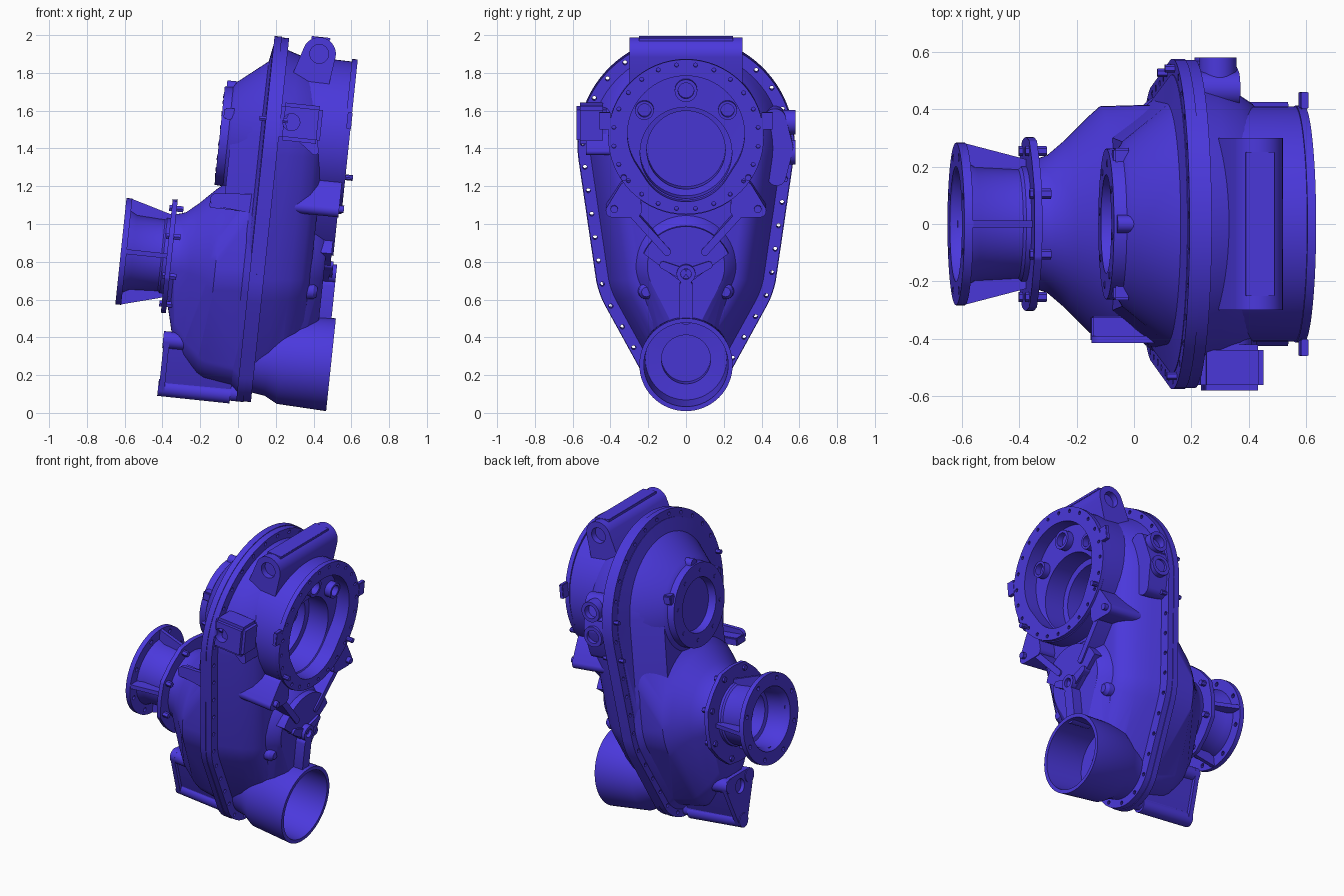
import bpy, bmesh, math
from mathutils import Matrix, Vector

if "Cube" in bpy.data.objects:
    bpy.data.objects.remove(bpy.data.objects["Cube"])

TILT = Matrix.Rotation(math.radians(6), 4, 'Y')   # the whole casing leans on its shaft axis
paint = bpy.data.materials.new("violet_blue_paint")
COLOR = (0.07, 0.04, 0.72, 1)
paint.use_nodes = True
paint.diffuse_color = COLOR
paint.node_tree.nodes["Principled BSDF"].inputs["Base Color"].default_value = COLOR


def hull(circles, n=64):
    """Convex outline around circles given as (u, v, radius)."""
    pts = []
    for i in range(n):
        a = 2 * math.pi * i / n
        d = Vector((math.cos(a), math.sin(a)))
        u, v, r = max(circles, key=lambda c: c[0] * d.x + c[1] * d.y + c[2])
        pts.append(Vector((u, v)) + d * r)
    return pts


def disc(u, v, r, n=16):
    return hull([(u, v, r)], n)


def ring_of(u, v, r, count, start=0):
    """Centres spaced evenly round a circle."""
    for i in range(count):
        a = start + 2 * math.pi * i / count
        yield u + r * math.cos(a), v + r * math.sin(a)


def finish(name, bm):
    bmesh.ops.recalc_face_normals(bm, faces=bm.faces)
    bm.transform(TILT)
    mesh = bpy.data.meshes.new(name)
    bm.to_mesh(mesh)
    bm.free()
    mesh.materials.append(paint)
    ob = bpy.data.objects.new(name, mesh)
    bpy.context.collection.objects.link(ob)
    return ob


def loft(name, *sections):
    """Skin over (x, circles) sections along the shaft axis, capped at both ends."""
    bm = bmesh.new()
    rings = [[bm.verts.new((x, *p)) for p in hull(c)] for x, c in sections]
    for a, b in zip(rings, rings[1:]):
        for i in range(len(a)):
            j = (i + 1) % len(a)
            bm.faces.new((a[i], a[j], b[j], b[i]))
    bm.faces.new(rings[0])
    bm.faces.new(rings[-1])
    return finish(name, bm)


def lathe(name, z, profile):
    return loft(name, *[(x, [(0, z, r)]) for x, r in profile])


def plate(name, outline, a, b, holes=(), axis='x'):
    """Flat outline with holes, extruded from a to b along an axis."""
    bm = bmesh.new()
    put = (lambda p: (a, p[0], p[1])) if axis == 'x' else (lambda p: (p[0], a, p[1]))
    shift = (b - a, 0, 0) if axis == 'x' else (0, b - a, 0)
    for loop in [outline, *holes]:
        vs = [bm.verts.new(put(p)) for p in loop]
        for i, v in enumerate(vs):
            bm.edges.new((v, vs[i - 1]))
    bmesh.ops.triangle_fill(bm, edges=bm.edges[:], use_beauty=True,
                            normal=(1, 0, 0) if axis == 'x' else (0, 1, 0))
    out = bmesh.ops.extrude_face_region(bm, geom=bm.faces[:])
    bmesh.ops.translate(bm, vec=shift, verts=[g for g in out["geom"] if isinstance(g, bmesh.types.BMVert)])
    return finish(name, bm)


def box(name, centre, size):
    bm = bmesh.new()
    bmesh.ops.create_cube(bm, size=1, matrix=Matrix.Translation(centre) @ Matrix.Diagonal((*size, 1)))
    bmesh.ops.bevel(bm, geom=bm.edges[:], offset=min(size) * .12, segments=2, affect='EDGES')
    return finish(name, bm)


def carve(targets, cutter):
    for ob in targets:
        mod = ob.modifiers.new("cut", 'BOOLEAN')
        mod.operation, mod.solver, mod.object = 'DIFFERENCE', 'EXACT', cutter
        dg = bpy.context.evaluated_depsgraph_get()
        mesh = bpy.data.meshes.new_from_object(ob.evaluated_get(dg))
        ob.modifiers.clear()
        ob.data = mesh
    bpy.data.objects.remove(cutter)


def casing(inset):
    return [(0, 1.43, .575 - inset), (0, .8, .485 - inset), (0, .31, .25 - inset)]


def along(pts, count):
    """Points at even spacing round a closed outline."""
    segs = [(pts[i - 1], p, (p - pts[i - 1]).length) for i, p in enumerate(pts)]
    step = sum(s[2] for s in segs) / count
    walked, result = 0, []
    for p, q, length in segs:
        while len(result) < count and len(result) * step <= walked + length:
            result.append(p.lerp(q, (len(result) * step - walked) / max(length, 1e-6)))
        walked += length
    return result


# Split-line flanges with bolt holes right through
bolt_spots = along(hull(casing(.028)), 38)
holes = [disc(*p, .012, 10) for p in bolt_spots]
plate("front_flange", hull(casing(0), 96), -.016, .023, holes)
plate("rear_flange", hull(casing(.004), 96), .022, .062, holes)
for i, (y, z) in enumerate(bolt_spots):
    if abs(y) > .4 and z > 1.25 and i % 3 == 1:
        plate("flange_bolt", disc(y, z, .014, 6), -.05, .1)

# Rear housing, drum and lower output tube
housing = loft("rear_housing", (.04, casing(.06)), (.12, casing(.085)), (.2, casing(.115)),
               (.26, casing(.155)), (.295, casing(.195)), (.306, casing(.235)))
drum = lathe("bearing_drum", 1.505, [(.05, .4), (.2, .41), (.41, .408)])
tube = lathe("output_tube", .305, [(.06, .19), (.13, .2), (.2, .236), (.463, .247)])
top_boss = plate("top_cross_boss", hull([(.229, 1.935, .088), (.2, 1.8, .1)]), -.3, .3, axis='y')

recess = [(0, 1.53, .31), (0, 1.42, .25)]
main_bore = [(0, 1.42, .243)]
step_bore = [(0, 1.42, .208)]
carve([housing, drum, top_boss], loft("bore_cutter", (.5, recess), (.345, recess), (.34, main_bore),
                                      (.2, main_bore), (.195, step_bore), (.07, step_bore)))

# Raised centre of the rear wall, between the drum and the tube
pedestal = loft("wall_pedestal", (.25, [(0, .82, .3), (0, .5, .19)]), (.31, [(0, .82, .26), (0, .5, .15)]),
                (.36, [(0, .82, .225), (0, .5, .09)]), (.375, [(0, .82, .205), (0, .5, .06)]))
carve([housing, tube, pedestal],
      lathe("tube_cutter", .305, [(.55, .226), (.2, .215), (.195, .13), (.085, .13)]))
plate("fan_cover", [Vector((0, .72))] + [Vector((.245 * math.sin(a), .79 + .245 * math.cos(a)))
      for a in [math.radians(t) for t in range(-66, 67, 6)]], .3, .405)
plate("hub", disc(0, .785, .05, 24), .3, .44, [disc(0, .785, .028, 20)])
plate("centre_web", hull([(0, .72, .035), (0, .55, .035)], 32), .3, .44)

# Cross boss ends and pad on top
for y in (-.34, .34):
    carve([top_boss], plate("cross_hole_cutter", disc(.229, 1.935, .05, 24), y - .08, y + .08, axis='y'))
box("top_boss_pad", (.229, 0, 2.017), (.1, .5, .016))

# Bolt ring round the drum mouth, with pocket bosses inside
plate("drum_ring", disc(0, 1.515, .412, 64), .405, .435,
      [hull(recess)] + [disc(*p, .011, 8) for p in ring_of(0, 1.515, .385, 24, .13)])
for y, z, r in [(0, 1.755, .06), (-.22, 1.65, .05), (.22, 1.65, .05)]:
    plate("pocket_boss", disc(y, z, r, 24), .32, .385, [disc(y, z, r * .7, 20)])
for side in (-1, 1):
    box("ring_ear", (.425, side * .43, 1.6), (.025, .06, .09))
    plate("ring_lug", hull([(side * .3, 1.22, .06), (side * .39, 1.12, .035), (side * .27, 1.12, .035)], 32),
          .18, .42)
    plate("lug_bolt", disc(side * .38, 1.13, .02, 12), .4, .445)
    plate("ring_stud", disc(side * .33, 1.3, .016, 10), .43, .475)
    plate("diagonal_rib", hull([(side * .3, 1.12, .02), (side * .1, .9, .02)], 24), .3, .415)
    plate("fan_rib", hull([(side * .12, .83, .02), (side * .03, .79, .03)], 24), .3, .42)
    loft("wall_boss", (.2, [(side * .21, .68, .055)]), (.33, [(side * .21, .68, .04)]),
         (.35, [(side * .21, .68, .025)]))

# Side mounting block on one side, ported pad on the other
block = box("side_block", (.17, -.5, 1.56), (.22, .16, .2))
carve([block], plate("block_hole_cutter", disc(.12, 1.56, .045, 24), -.7, -.46, axis='y'))
plate("block_gusset", hull([(.17, 1.56, .08), (.26, 1.42, .02)], 32), -.53, -.35, axis='y')
plate("port_pad", hull([(.47, 1.58, .06), (.5, 1.43, .068), (.48, 1.28, .05)], 32), .05, .2)
for z in (1.4, 1.56):
    plate("side_port", disc(.13, z, .065, 32), .4, .58, [disc(.13, z, .042, 24)], axis='y')

# Upper cover: dished rim, cone and shaft opening
loft("cover_rim", (0, casing(.05)), (-.018, casing(.055)), (-.036, [(0, 1.43, .42), (0, .95, .43)]),
     (-.19, [(0, 1.45, .285), (0, 1.1, .3)]))
lathe("cover_cone", 1.45, [(-.03, .42), (-.036, .415), (-.19, .29), (-.205, .265), (-.25, .262),
                           (-.25, .172), (-.2, .165)])
for y, z in ring_of(0, 1.45, .215, 8, .2):
    plate("cover_bolt", disc(y, z, .013, 6), -.253, -.24)
for y in (-.235, .235):
    box("cover_ear", (-.21, y, 1.57), (.06, .06, .06))
plate("cover_spout", hull([(0, 1.69, .035), (0, 1.715, .03)], 24), -.24, -.13)

# Lower cover body swelling out to the input neck
loft("cover_body", (0, [(0, 1.15, .46), (0, .8, .455), (0, .31, .215)]),
     (-.05, [(0, 1.02, .415), (0, .8, .415), (0, .34, .2)]),
     (-.2, [(0, .787, .41), (0, .37, .21)]),
     (-.24, [(0, .787, .375), (0, .38, .2)]),
     (-.32, [(0, .787, .295), (0, .43, .18)]),
     (-.385, [(0, .787, .24), (0, .5, .15)]),
     (-.415, [(0, .787, .23), (0, .56, .09)]),
     (-.44, [(0, .787, .225)]))
box("cover_bracket", (-.15, -.365, 1.09), (.23, .09, .05))
plate("bracket_rib", hull([(-.23, 1.11, .035), (-.05, 1.11, .05)], 32), -.415, -.39, axis='y')

# Input neck: inner flange, ribbed barrel, end ring
AXIS = .787
spots = list(ring_of(0, AXIS, .275, 8, math.pi / 8))
plate("neck_flange", hull([(y, z, .038) for y, z in spots] + [(0, AXIS, .302)]), -.462, -.435,
      [disc(0, AXIS, .15, 32)])
for y, z in spots:
    plate("neck_bolt", disc(y, z, .018, 6), -.475, -.4)
lathe("neck_barrel", AXIS, [(-.43, .2), (-.48, .2), (-.49, .19), (-.64, .198), (-.69, .225), (-.7, .225),
                            (-.7, .2), (-.66, .18), (-.56, .175), (-.555, .15), (-.47, .15), (-.47, .09),
                            (-.44, .09)])
plate("end_ring", disc(0, AXIS, .283, 64), -.706, -.675,
      [disc(0, AXIS, .2, 64)] + [disc(*p, .014, 10) for p in ring_of(0, AXIS, .25, 8, math.pi / 8)])
for side in (-1, 1):
    rib = [Vector((x, AXIS + side * r)) for x, r in [(-.68, .185), (-.68, .282), (-.44, .215), (-.44, .185)]]
    plate("upright_rib", rib, -.012, .012, axis='y')
    flat = box("side_rib", (-.56, side * .235, AXIS), (.24, .1, .026))
    inv = TILT.inverted()
    for v in flat.data.vertices:               # taper the rib toward the inner flange
        p = inv @ v.co
        if abs(p.y) > .22:
            p.y = side * (.282 - (p.x + .68) * .26)
        v.co = TILT @ p

# Foot bracket under the neck: faced plate, filled core and bosses
foot = [(0, .09, .045), (-.1, .345, .045), (.1, .345, .045)]
plate("foot_plate", hull(foot), -.43, -.4, [disc(0, .31, .045, 24)])
loft("foot_core", (-.405, [(y, z, .025) for y, z, r in foot]), (-.05, [(y, z + .02, .03) for y, z, r in foot]))
plate("foot_rail", hull([(0, .1, .04), (0, .15, .03)], 32), -.42, 0)
for y, z, r in foot:
    plate("foot_post", disc(y, z, r, 24), -.435, -.05)

# Smooth round surfaces while keeping machined edges crisp
bpy.ops.object.select_all(action='DESELECT')
for ob in bpy.context.collection.objects:
    if ob.type == 'MESH':
        ob.select_set(True)
        bpy.context.view_layer.objects.active = ob
bpy.ops.object.shade_smooth_by_angle(angle=math.radians(30))
